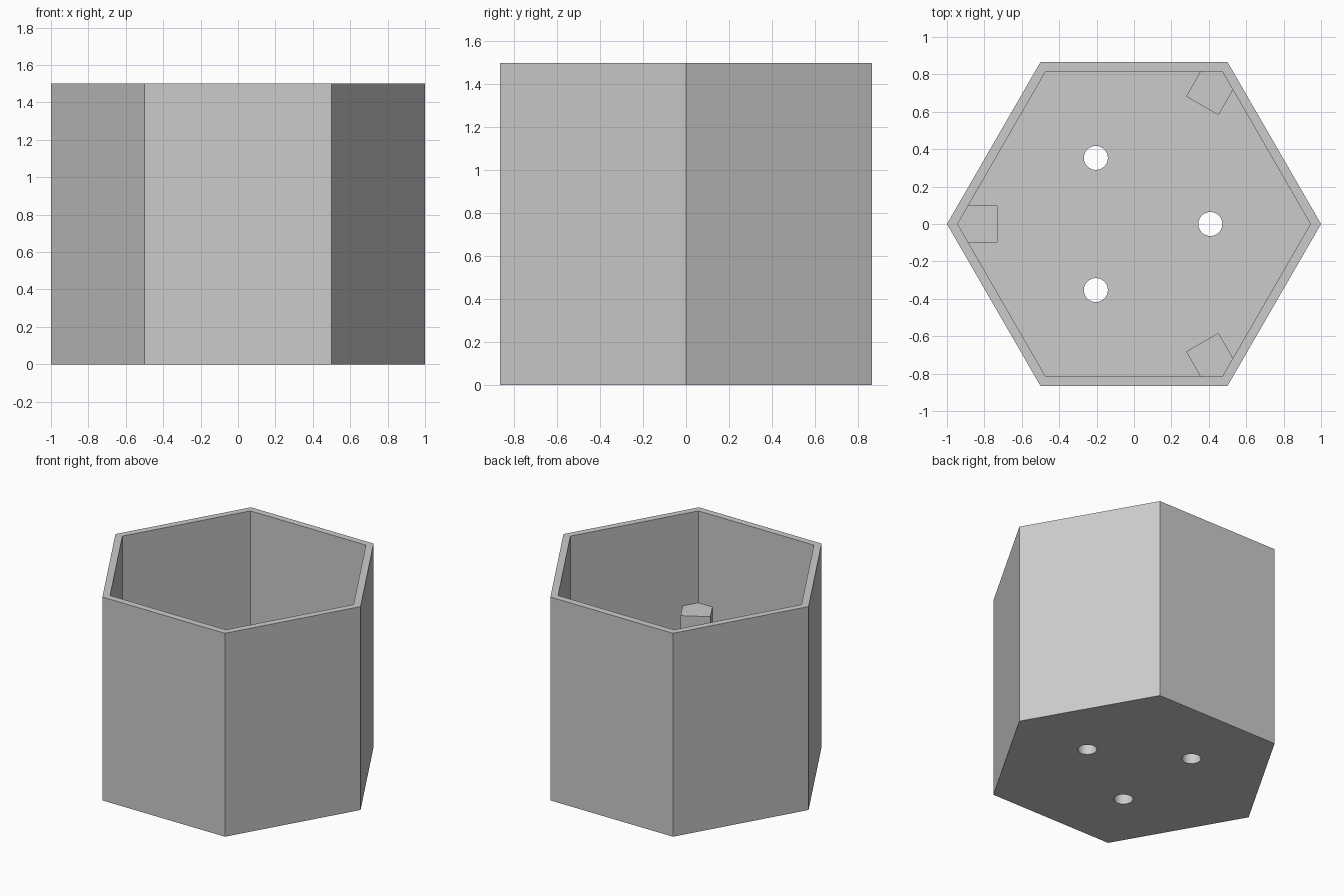
import bpy
from math import radians, cos, sin

cube = bpy.data.objects.get("Cube")
if cube:
    bpy.data.objects.remove(cube, do_unlink=True)

HEIGHT = 1.5
FLOOR = 0.08

grey = bpy.data.materials.new("light grey")
grey.use_nodes = True
colour = (0.6, 0.6, 0.6, 1)
grey.diffuse_color = colour
grey.node_tree.nodes["Principled BSDF"].inputs["Base Color"].default_value = colour


def prism(name, sides, radius, bottom, top, x=0, y=0):
    """Upright prism with a corner pointing along +x."""
    bpy.ops.mesh.primitive_cylinder_add(
        vertices=sides, radius=radius, depth=top - bottom,
        location=(x, y, (bottom + top) / 2), rotation=(0, 0, radians(90)))
    ob = bpy.context.object
    ob.name = name
    ob.data.materials.append(grey)
    bpy.ops.object.transform_apply(location=True, rotation=True, scale=True)
    return ob


def cut(target, cutter):
    mod = target.modifiers.new("cut", 'BOOLEAN')
    mod.operation = 'DIFFERENCE'
    mod.solver = 'EXACT'
    mod.object = cutter
    bpy.context.view_layer.objects.active = target
    bpy.ops.object.modifier_apply(modifier=mod.name)
    bpy.data.objects.remove(cutter, do_unlink=True)


# Hexagonal pot: hollow inside, closed floor
pot = prism("hexagonal_pot", 6, 1, 0, HEIGHT)
cut(pot, prism("cavity_cutter", 6, 0.943, FLOOR, HEIGHT + 0.2))

# Three round drain holes in the floor
for i in range(3):
    a = radians(120 * i)
    cut(pot, prism("hole_cutter", 48, 0.064, -0.1, FLOOR + 0.1,
                   0.408 * cos(a), 0.408 * sin(a)))

bpy.ops.object.select_all(action='DESELECT')
pot.select_set(True)
bpy.context.view_layer.objects.active = pot
bpy.ops.object.shade_smooth_by_angle(angle=radians(30))

# Small blocks set into alternate inner corners at mid height
INNER, OUTER = 0.73, 0.941
for i in range(3):
    a = radians(60 + 120 * i)
    r = (INNER + OUTER) / 2
    bpy.ops.mesh.primitive_cube_add(
        size=1, location=(r * cos(a), r * sin(a), HEIGHT / 2), rotation=(0, 0, a))
    block = bpy.context.object
    block.name = f"corner_block_{i + 1}"
    block.scale = (OUTER - INNER, 0.2, 0.145)
    block.data.materials.append(grey)
